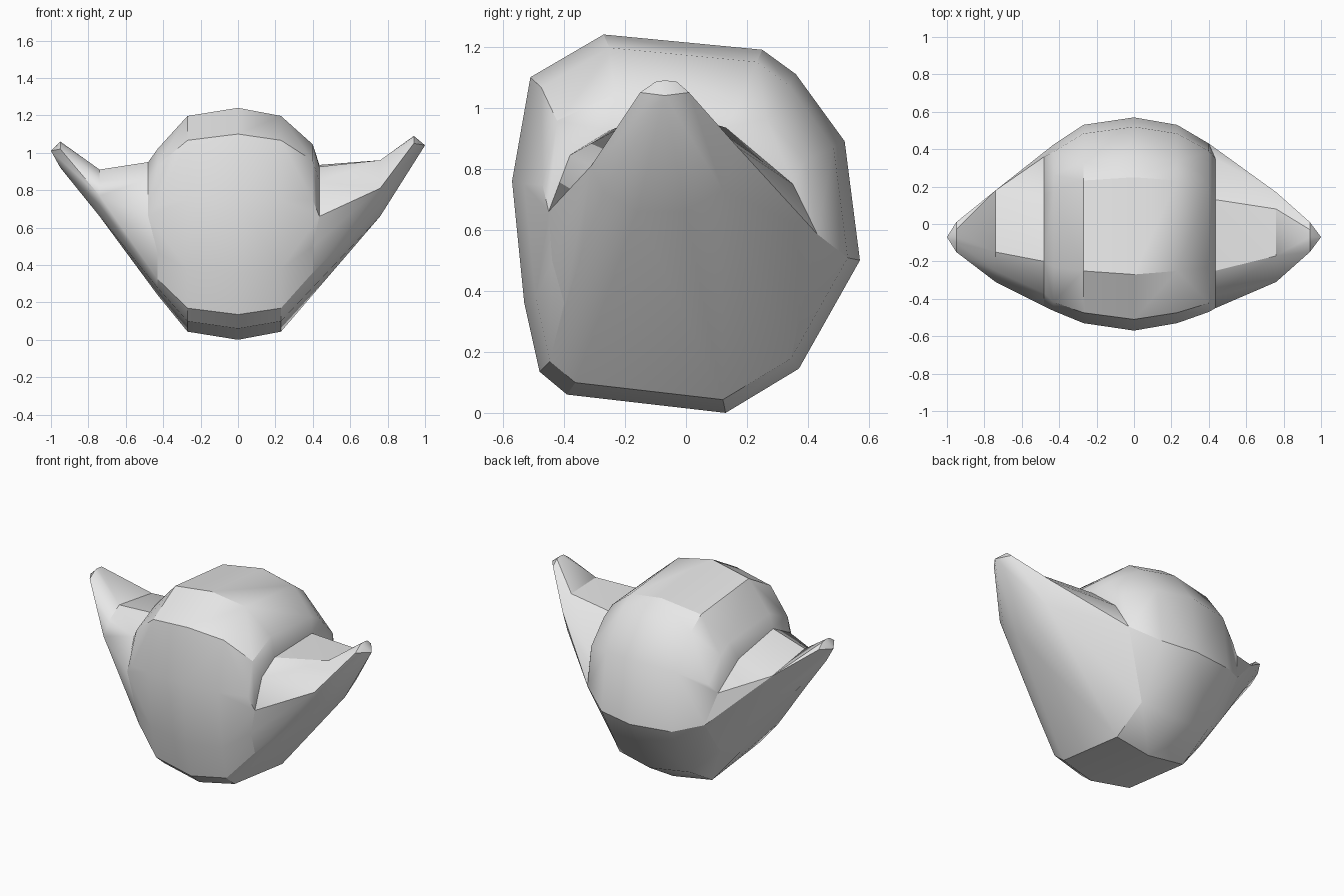
import bpy, bmesh, math

cube = bpy.data.objects.get("Cube")
if cube:
    bpy.data.objects.remove(cube, do_unlink=True)

# Single grey material
grey = bpy.data.materials.new("plain grey")
grey.use_nodes = True
colour = (0.8, 0.8, 0.8, 1)
grey.diffuse_color = colour
grey.node_tree.nodes["Principled BSDF"].inputs["Base Color"].default_value = colour

# Side outline of the body at its middle, as (y, z)
OUTLINE = [(-.27, 1.24), (.25, 1.19), (.36, 1.11), (.52, .89), (.57, .5), (.37, .145),
           (.13, 0), (-.39, .06), (-.48, .135), (-.53, .36), (-.57, .76), (-.51, 1.1)]
CENTRE_Z = 0.62


def ring(x, scale_y, scale_z, shift_y=0, shift_z=0):
    """Copy of the body outline, shrunk about its centre and moved to x."""
    return [(x, y * scale_y + shift_y, CENTRE_Z + shift_z + (z - CENTRE_Z) * scale_z)
            for y, z in OUTLINE]


def at_x(x, outline):
    return [(x, y, z) for y, z in outline]


def add_hull(bm, points):
    """Wrap a convex skin round the points and add it to bm."""
    part = bmesh.new()
    for p in points:
        part.verts.new(p)
    found = bmesh.ops.convex_hull(part, input=part.verts[:])
    loose = {g for g in found["geom_interior"] + found["geom_unused"]
             if isinstance(g, bmesh.types.BMVert)}
    bmesh.ops.delete(part, geom=[v for v in loose if v.is_valid], context="VERTS")
    temp = bpy.data.meshes.new("temp")
    part.to_mesh(temp)
    part.free()
    bm.from_mesh(temp)
    bpy.data.meshes.remove(temp)


def finish(bm, name):
    bmesh.ops.remove_doubles(bm, verts=bm.verts[:], dist=0.001)
    bmesh.ops.recalc_face_normals(bm, faces=bm.faces[:])
    mesh = bpy.data.meshes.new(name)
    bm.to_mesh(mesh)
    bm.free()
    mesh.materials.append(grey)
    obj = bpy.data.objects.new(name, mesh)
    bpy.context.collection.objects.link(obj)
    bpy.ops.object.select_all(action="DESELECT")
    obj.select_set(True)
    bpy.context.view_layer.objects.active = obj
    bpy.ops.object.shade_smooth_by_angle(angle=math.radians(30))


def make_ear(name, shoulder, flank, base, bend_x, bend, tip_x, end_x, tip_z):
    """Broad cone from the body's lower flank up to a blunt tip, bent at bend_x."""
    roots = [p for p in shoulder if p[2] < 0.6] + [p for p in flank if p[2] < 0.64]
    section = at_x(bend_x, bend)
    tip = at_x(tip_x, [(-.15, tip_z - .04), (-.1, tip_z - .005), (-.07, tip_z),
                       (-.03, tip_z - .005), (.01, tip_z - .04), (-.07, tip_z - .14)])
    bm = bmesh.new()
    add_hull(bm, roots + base + section)
    add_hull(bm, section + tip + [(end_x, -.07, tip_z - .05)])
    # Open the shared wall so both halves form one skin
    wall = [f for f in bm.faces if all(abs(v.co.x - bend_x) < 0.0005 for v in f.verts)]
    bmesh.ops.delete(bm, geom=wall, context="FACES")
    finish(bm, name)


# Cross-sections on each side of the body, ending where the ears sit
left_shoulder = ring(.23, .93, .93)
left_flank = ring(.4, .79, .62, -.02, .04)
left_base = at_x(.435, [(-.45, .66), (-.38, .845), (-.25, .925), (.13, .935), (.35, .75)])
right_shoulder = ring(-.27, .93, .93)
right_flank = ring(-.43, .78, .63, -.02, .01)
right_base = at_x(-.48, [(-.44, .66), (-.37, .86), (-.2, .95), (.15, .89), (.36, .75)])

# Rounded faceted body
body = bmesh.new()
add_hull(body, right_base + right_flank + right_shoulder + ring(0, 1, 1)
         + left_shoulder + left_flank + left_base)
finish(body, "body")

# Lower contour shared by both ears at the bend
UNDERSIDE = [(.12, .73), (0, .66), (-.16, .66), (-.27, .72)]

make_ear("left_ear", left_shoulder, left_flank, left_base, .76,
         [(-.31, .81), (-.17, .96), (.08, .95), (.17, .87)] + UNDERSIDE, .94, 1, 1.09)
make_ear("right_ear", right_shoulder, right_flank, right_base, -.74,
         [(-.31, .77), (-.25, .85), (-.15, .91), (.18, .86)] + UNDERSIDE, -.95, -1, 1.06)
